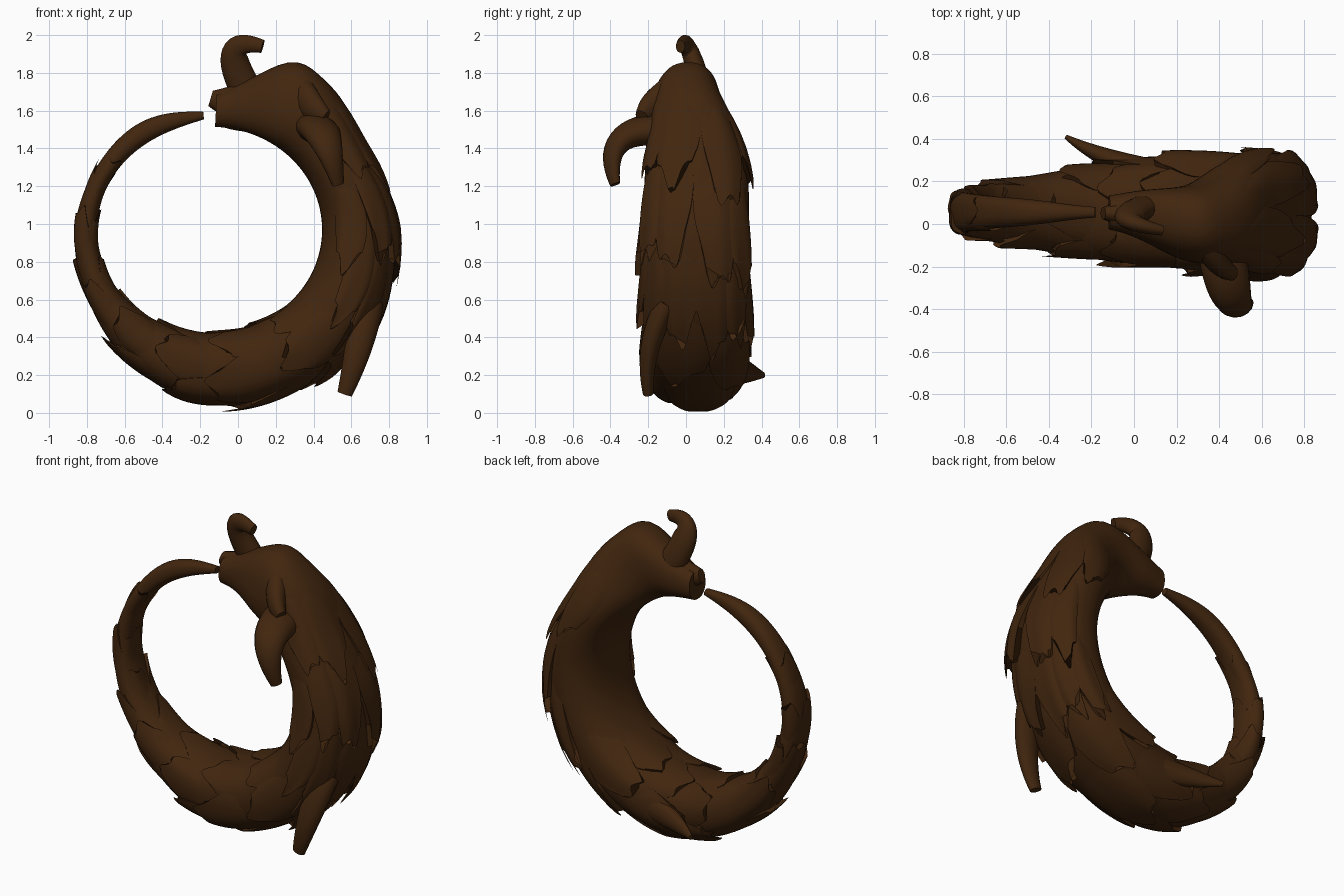
import bpy, bmesh, math, random
from mathutils import Vector

if "Cube" in bpy.data.objects:
    bpy.data.objects.remove(bpy.data.objects["Cube"])

random.seed(4)
mat = bpy.data.materials.new("dark brown bark")
mat.diffuse_color = (0.053, 0.019, 0.0045, 1)
mat.use_nodes = True
mat.node_tree.nodes["Principled BSDF"].inputs["Base Color"].default_value = mat.diffuse_color

# Outer radius and half width, evenly spaced round the loop from snout to tail tip
OUTER = [.72, .985, .94, .985, 1, .97, .925, .83, .745, .715, .685, .675, .625]
WIDTH = [.08, .18, .265, .28, .28, .265, .225, .17, .125, .1, .08, .06, .025]
LAST = len(OUTER) - 1
CENTRE = Vector((-.15, .055, .97))


def smooth(values, s):
    """Smooth curve through evenly spaced values."""
    s = max(0, min(LAST, s))
    i = min(int(s), LAST - 1)
    t = s - i
    a, b, c, d = (values[max(0, min(LAST, i + k))] for k in (-1, 0, 1, 2))
    return b + t / 2 * (c - a + t * (2 * a - 5 * b + 4 * c - d + t * (3 * (b - c) + d - a)))


def skin(s, deg, off=0):
    """Point on the body: 0 = outer back, 90 = front, 180 = inner belly."""
    phi = math.radians(87 - 29.5 * min(s, LAST))
    crest = .045 * math.exp(-16 * (s - .8) ** 2)
    outer, half = smooth(OUTER, s) + crest, smooth(WIDTH, s)
    inner = .57 + .025 * math.cos(2 * phi) + .04 * (s / LAST) ** 25
    radial, side = Vector((math.cos(phi), 0, math.sin(phi))), Vector((0, -1, 0))
    a = math.radians(deg)
    co, si = (math.copysign(abs(f(a)) ** .87, f(a)) for f in (math.cos, math.sin))
    shift = side * .05 * math.exp(-4 * (s - 1) ** 2)
    return (CENTRE + shift + radial * ((outer + inner) / 2 + (outer - inner) / 2 * co)
            + side * half * si + (radial * math.cos(a) + side * math.sin(a)) * off)


def loft(rings, name):
    """Closed skin through a row of rings."""
    bm = bmesh.new()
    rows = [[bm.verts.new(p) for p in ring] for ring in rings]
    n = len(rows[0])
    for a, b in zip(rows, rows[1:]):
        for j in range(n):
            k = (j + 1) % n
            bm.faces.new((a[j], a[k], b[k], b[j]))
    bm.faces.new(rows[0])
    bm.faces.new(rows[-1])
    bmesh.ops.recalc_face_normals(bm, faces=bm.faces)
    me = bpy.data.meshes.new(name)
    bm.to_mesh(me)
    bm.free()
    me.materials.append(mat)
    me.shade_smooth()
    me.set_sharp_from_angle(angle=math.radians(50))
    bpy.context.collection.objects.link(bpy.data.objects.new(name, me))


def limb(name, a, b, c, w0, w1, flat=(0, 1, 0)):
    """Flattened, tapering tube along a three-point curve."""
    a, b, c = Vector(a), Vector(b), Vector(c)
    rings = []
    for k in range(17):
        t = k / 16
        p = a.lerp(b, t).lerp(b.lerp(c, t), t)
        tan = (b - a).lerp(c - b, t).normalized()
        nrm = Vector(flat)
        nrm = (nrm - tan * nrm.dot(tan)).normalized()
        w = w0 + (w1 - w0) * t ** 1.5
        rings.append([p + tan.cross(nrm) * w * math.cos(q) + nrm * w * .7 * math.sin(q)
                      for q in (math.tau * j / 14 for j in range(14))])
    loft(rings, name)


def plate(name, s0, deg, length, half, lift):
    """Shaggy plate lying on the body, rising toward a ragged tip."""
    phase = random.uniform(0, 6)
    rings = []
    for i in range(15):
        u = i / 14
        w = half * (.5 + .6 * math.sin(math.pi * (u * .75 + .1)))
        top, under = [], []
        for j in range(13):
            v = j / 6 - 1
            s = s0 + u * length * (1 - .2 * v * v + .07 * math.sin(5 * v + phase))
            h = (lift + .012) * u ** .9 - .012 - .014 * v * v
            top.append(skin(s, deg + w * v, h))
            under.append(skin(s, deg + w * v, h - .05 + .02 * v * v))
        rings.append(top + under[::-1])
    loft(rings, name)


# Curled body, from blunt snout round to thin tail tip
loft([[skin(k / 12, 9 * j) for j in range(40)] for k in range(LAST * 12 + 1)], "curled_body")

# Hooked horn and parted jaws
limb("horn", (.06, .08, 1.68), (-.13, .02, 2.01), (.13, -.03, 1.94), .085, .035)
limb("upper_jaw", (.06, .05, 1.65), (-.06, .05, 1.64), (-.145, .05, 1.665), .1, .042)
limb("lower_jaw", (.1, .05, 1.57), (0, .05, 1.55), (-.1, .05, 1.55), .08, .03)

# Cheek ridge, drooping shoulder flap, low hanging spike and rear spike
limb("cheek_ridge", (.33, -.05, 1.7), (.38, -.2, 1.62), (.46, -.23, 1.56), .1, .05, (0, 1, .5))
limb("shoulder_flap", (.41, -.1, 1.5), (.46, -.46, 1.52), (.53, -.375, 1.21),
     .12, .035, (.3, -.8, .5))
limb("hanging_spike", (.68, -.1, .58), (.65, -.23, .35), (.565, -.2, .1), .09, .04)
limb("rear_spike", (.1, .24, .24), (-.15, .3, .22), (-.32, .41, .2), .09, .015)

# Staggered rows of overlapping plates, shrinking toward the tail;
# the first rows are broad mane slabs that leave the inner belly bare
for row in range(10):
    mane = row < 3
    count = 4 + row if mane else 7 - row // 2
    step = 190 / count if mane else 360 / count
    for k in range(count):
        deg = -75 + step * (k + .5 * (row % 2)) + random.uniform(-6, 6)
        start = 1.1 + .9 * row + random.uniform(-.15, .15)
        length = (1.5 - .05 * row) * random.uniform(.8, 1.1)
        belly = math.cos(math.radians(deg)) < -.5
        lift = (.05 - .004 * row) * (.6 if belly or row == 0 else 1)
        plate(f"plate_row{row + 1}_{k + 1}", start, deg, length, step * .54, lift)
